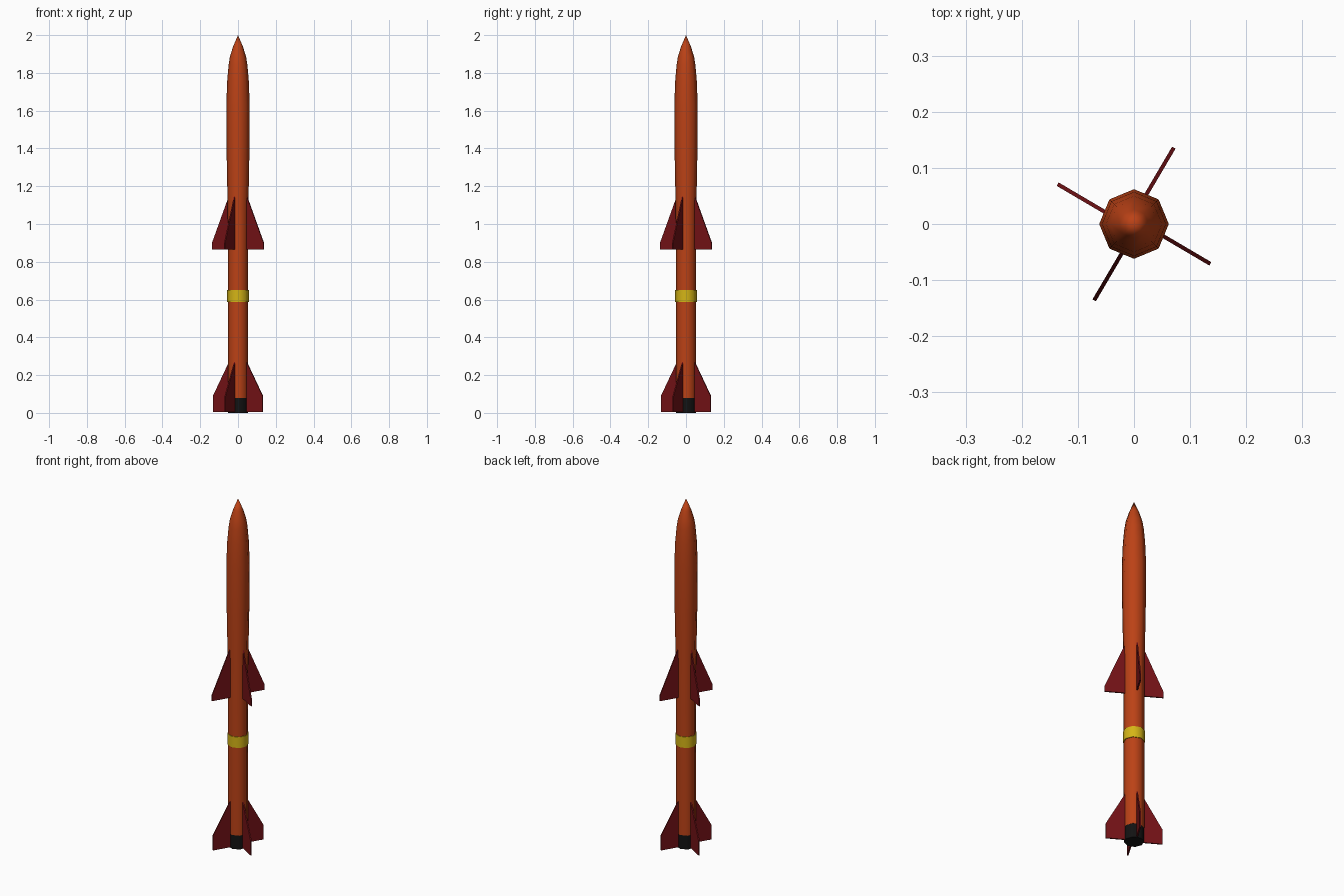
import bpy, bmesh, math
from mathutils import Matrix, Vector

if "Cube" in bpy.data.objects:
    bpy.data.objects.remove(bpy.data.objects["Cube"])


def material(name, rgb):
    m = bpy.data.materials.new(name)
    m.diffuse_color = (*rgb, 1)
    m.use_nodes = True
    m.node_tree.nodes["Principled BSDF"].inputs["Base Color"].default_value = m.diffuse_color
    return m


ORANGE = material("burnt_orange", (0.50, 0.054, 0.008))
RED = material("dark_red", (0.17, 0.006, 0.008))
YELLOW = material("yellow", (0.66, 0.46, 0.008))
BLACK = material("black", (0.006, 0.006, 0.006))


def finish(bm, name, mat, smooth):
    bmesh.ops.recalc_face_normals(bm, faces=bm.faces)
    me = bpy.data.meshes.new(name)
    bm.to_mesh(me)
    bm.free()
    ob = bpy.data.objects.new(name, me)
    bpy.context.collection.objects.link(ob)
    me.materials.append(mat)
    if smooth:
        bpy.ops.object.select_all(action='DESELECT')
        ob.select_set(True)
        bpy.context.view_layer.objects.active = ob
        bpy.ops.object.shade_smooth_by_angle(angle=math.radians(60))
    return ob


def lathe(name, profile, mat, sides=8):
    """Closed octagonal turning from (radius, z) points, bottom to top."""
    bm = bmesh.new()
    rings = []
    for r, z in profile:
        if r == 0:
            rings.append([bm.verts.new((0, 0, z))] * sides)
        else:
            rings.append([bm.verts.new((r * math.cos(math.tau * i / sides),
                                        r * math.sin(math.tau * i / sides), z))
                          for i in range(sides)])
    for a, b in zip(rings, rings[1:]):
        for i in range(sides):
            j = (i + 1) % sides
            quad = [a[i], a[j], b[j], b[i]]
            bm.faces.new(list(dict.fromkeys(quad)))
    for ring in (rings[0], rings[-1]):
        if ring[0] is not ring[1]:
            bm.faces.new(ring)
    return finish(bm, name, mat, True)


def fins(name, root_top, tip_top, bottom, tip, thick=0.007):
    """Four slightly skewed fins, each standing on a flat of the octagon."""
    root = Vector((0.046, -0.018))
    tip = Vector(tip)
    d = (tip - root).normalized()
    side = Vector((-d.y, d.x)) * thick / 2
    outline = [(root, bottom), (tip, bottom), (tip, tip_top), (root, root_top)]
    for k in range(4):
        bm = bmesh.new()
        a = [bm.verts.new((*(p + side), z)) for p, z in outline]
        b = [bm.verts.new((*(p - side), z)) for p, z in outline]
        bm.faces.new(a)
        bm.faces.new(b[::-1])
        for i in range(4):
            j = (i + 1) % 4
            bm.faces.new((a[i], b[i], b[j], a[j]))
        bm.transform(Matrix.Rotation(k * math.pi / 2, 4, 'Z'))
        finish(bm, f"{name}_{k + 1}", RED, False)


# Body with gently swollen upper half and ogive nose
lathe("body", [(0.053, 0.08), (0.053, 0.9), (0.055, 1.1), (0.060, 1.36),
               (0.062, 1.63), (0.057, 1.76), (0.050, 1.84), (0.043, 1.885),
               (0.026, 1.94), (0, 2.0)], ORANGE)
# Exhaust nozzle
lathe("nozzle", [(0.052, 0), (0.052, 0.08)], BLACK)
# Joining band
lathe("band", [(0.057, 0.587), (0.057, 0.65)], YELLOW)
# Mid-body wings and tail fins
fins("wing", 1.15, 0.90, 0.866, (0.136, -0.071))
fins("tail_fin", 0.27, 0.09, 0.004, (0.131, -0.068))
